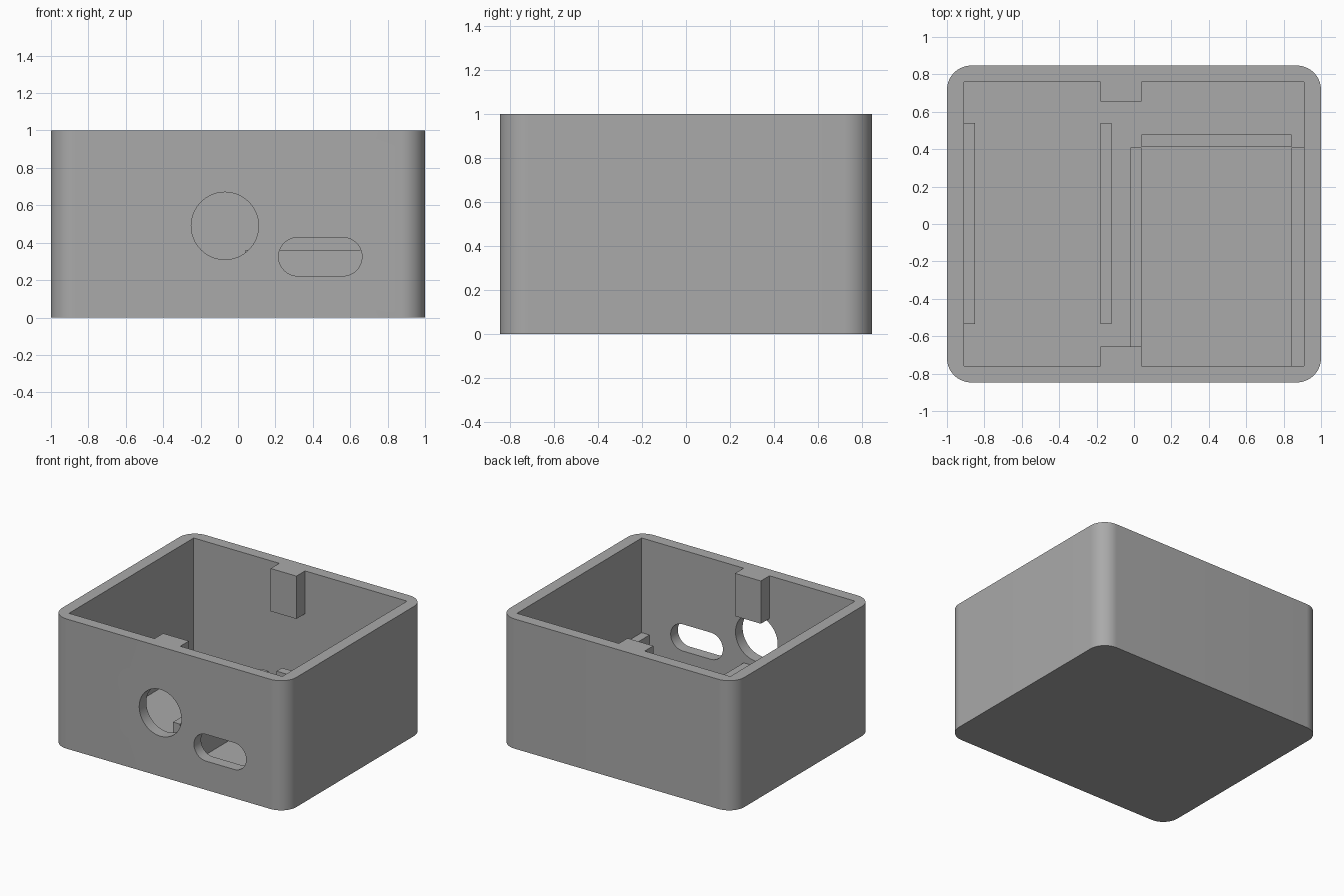
import bpy, bmesh, math
from mathutils import Matrix

cube = bpy.data.objects.get("Cube")
if cube:
    bpy.data.objects.remove(cube, do_unlink=True)

grey = bpy.data.materials.new("plain_grey")
grey.use_nodes = True
COLOUR = (0.4, 0.4, 0.4, 1)
grey.diffuse_color = COLOUR
grey.node_tree.nodes["Principled BSDF"].inputs["Base Color"].default_value = COLOUR

HALF_X, HALF_Y, HEIGHT = 1.0, 0.847, 1.0
IN_X, IN_Y, FLOOR = 0.91, 0.76, 0.045


def rounded_outline(w, h, r, steps=16):
    """Counter-clockwise rounded rectangle, centred on the origin."""
    points = []
    for i, (sx, sy) in enumerate([(1, 1), (-1, 1), (-1, -1), (1, -1)]):
        for k in range(steps + 1):
            a = (i + k / steps) * math.pi / 2
            points.append((sx * (w / 2 - r) + r * math.cos(a),
                           sy * (h / 2 - r) + r * math.sin(a)))
    return points


def prism(name, outline, height, matrix=Matrix()):
    """Extrude an outline upwards, then place it."""
    bm = bmesh.new()
    face = bm.faces.new([bm.verts.new((x, y, 0)) for x, y in outline])
    top = bmesh.ops.extrude_face_region(bm, geom=[face])["geom"]
    bmesh.ops.translate(bm, verts=[v for v in top if isinstance(v, bmesh.types.BMVert)],
                        vec=(0, 0, height))
    bmesh.ops.remove_doubles(bm, verts=bm.verts, dist=1e-5)
    bmesh.ops.recalc_face_normals(bm, faces=bm.faces)
    bm.transform(matrix)
    mesh = bpy.data.meshes.new(name)
    bm.to_mesh(mesh)
    bm.free()
    mesh.materials.append(grey)
    obj = bpy.data.objects.new(name, mesh)
    bpy.context.collection.objects.link(obj)
    return obj


def block(name, x, y, z):
    """Box between pairs of limits."""
    outline = [(x[0], y[0]), (x[1], y[0]), (x[1], y[1]), (x[0], y[1])]
    return prism(name, outline, z[1] - z[0], Matrix.Translation((0, 0, z[0])))


def front_cutter(name, x, z, w, h, r, steps):
    """Hole shape running through the front wall."""
    place = Matrix.Translation((x, -0.7, z)) @ Matrix.Rotation(math.pi / 2, 4, "X")
    return prism(name, rounded_outline(w, h, r, steps), 0.3, place)


# Case body: rounded outside, square cavity, two openings in the front wall
case = prism("case_body", rounded_outline(2 * HALF_X, 2 * HALF_Y, 0.13), HEIGHT)
cutters = [
    block("cavity_cutter", (-IN_X, IN_X), (-IN_Y, IN_Y), (FLOOR, HEIGHT + 0.2)),
    front_cutter("round_hole_cutter", -0.07, 0.49, 0.36, 0.36, 0.18, 16),
    front_cutter("slot_cutter", 0.44, 0.325, 0.446, 0.206, 0.1029, 12),
]
for cutter in cutters:
    cutter.hide_render = True
    mod = case.modifiers.new(cutter.name, "BOOLEAN")
    mod.operation = "DIFFERENCE"
    mod.solver = "EXACT"
    mod.object = cutter

# Bake the cuts and drop the cutters
bpy.context.view_layer.update()
baked = bpy.data.meshes.new_from_object(
    case.evaluated_get(bpy.context.evaluated_depsgraph_get()))
case.modifiers.clear()
case.data = baked
for cutter in cutters:
    bpy.data.objects.remove(cutter, do_unlink=True)

bpy.ops.object.select_all(action="DESELECT")
case.select_set(True)
bpy.context.view_layer.objects.active = case
bpy.ops.object.shade_smooth_by_angle(angle=math.radians(30))

# Lid lugs hanging from the rim
block("back_lug", (-0.18, 0.04), (0.655, IN_Y), (0.67, HEIGHT))
block("front_lug", (-0.18, 0.04), (-IN_Y, -0.655), (0.67, HEIGHT))

# Low rails standing on the floor
RAIL = (FLOOR, 0.27)
block("right_wall_rail", (-IN_X, -0.85), (-0.535, 0.54), RAIL)
block("middle_rail", (-0.18, -0.12), (-0.535, 0.54), RAIL)
block("board_rail_inner", (-0.02, 0.04), (-IN_Y, 0.408), RAIL)
block("board_rail_outer", (0.843, IN_X), (-IN_Y, 0.408), RAIL)

# Taller stop behind the board rails
block("board_stop", (0.04, 0.843), (0.412, 0.478), (FLOOR, 0.36))
